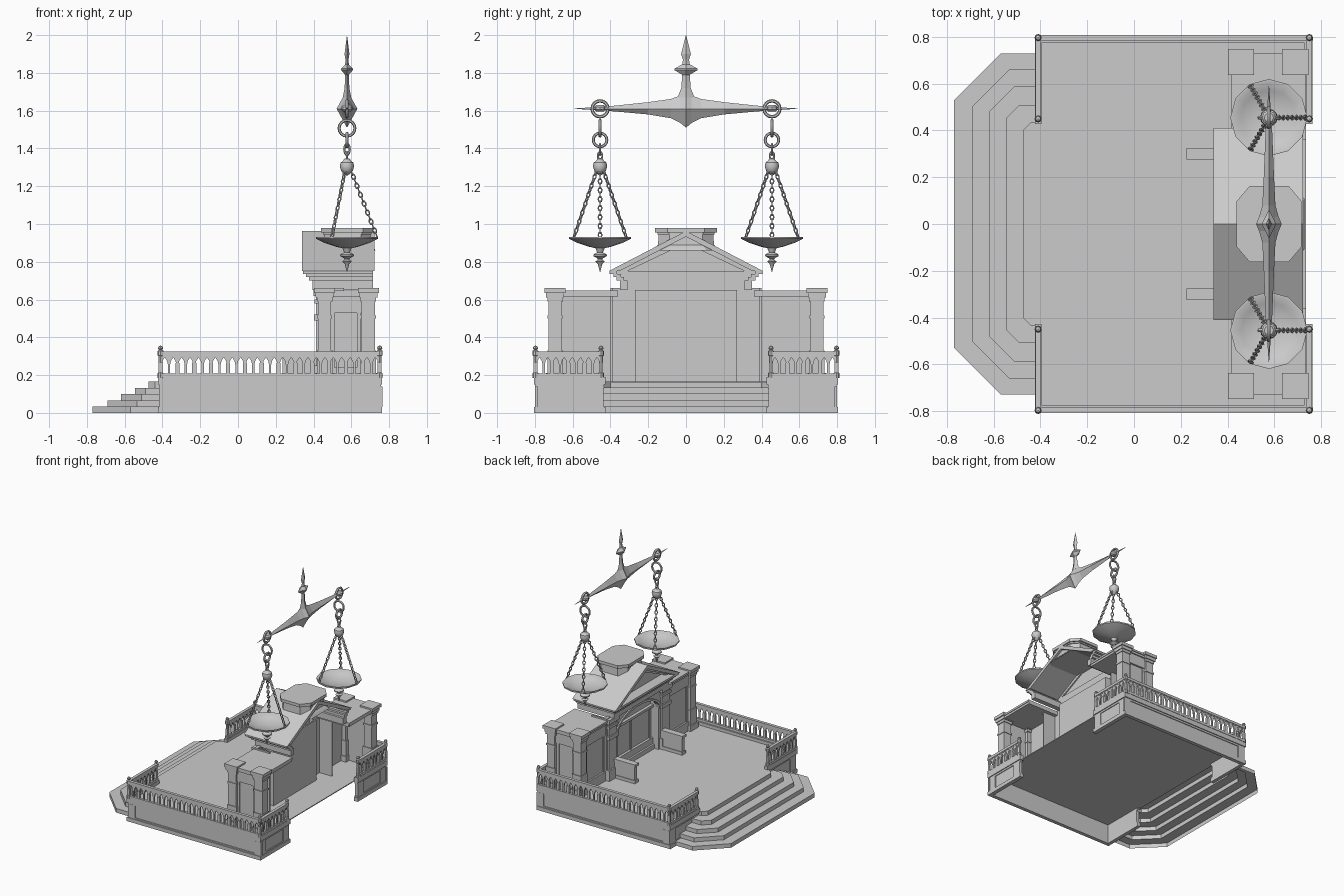
import bpy, bmesh, math
from mathutils import Matrix, Vector

cube = bpy.data.objects.get("Cube")
if cube:
    bpy.data.objects.remove(cube, do_unlink=True)

stone = bpy.data.materials.new("grey stone")
stone.use_nodes = True
GREY = (0.6, 0.6, 0.6, 1)
stone.diffuse_color = GREY
stone.node_tree.nodes["Principled BSDF"].inputs["Base Color"].default_value = GREY


def finish(name, bm, mirror=False, smooth=False, solid=True):
    """Turn a bmesh into an object, optionally mirrored in y."""
    if solid:
        bmesh.ops.recalc_face_normals(bm, faces=bm.faces)
    if mirror:
        dup = bmesh.ops.duplicate(bm, geom=bm.verts[:] + bm.edges[:] + bm.faces[:])["geom"]
        for v in dup:
            if isinstance(v, bmesh.types.BMVert):
                v.co.y *= -1
        bmesh.ops.reverse_faces(bm, faces=[f for f in dup if isinstance(f, bmesh.types.BMFace)])
    me = bpy.data.meshes.new(name)
    bm.to_mesh(me)
    bm.free()
    if smooth:
        me.shade_smooth()
        me.set_sharp_from_angle(angle=math.radians(35))
    me.materials.append(stone)
    bpy.context.collection.objects.link(bpy.data.objects.new(name, me))


def box(bm, x0, x1, y0, y1, z0, z1, m=Matrix()):
    c = Vector((x0 + x1, y0 + y1, z0 + z1)) / 2
    s = Matrix.Diagonal((x1 - x0, y1 - y0, z1 - z0, 1))
    bmesh.ops.create_cube(bm, size=1, matrix=m @ Matrix.Translation(c) @ s)


def loft(bm, rows, closed=True):
    """Skin consecutive rows of points."""
    vs = [[bm.verts.new(p) for p in r] for r in rows]
    n = len(vs[0])
    for a, b in zip(vs, vs[1:]):
        for i in range(n if closed else n - 1):
            j = (i + 1) % n
            bm.faces.new((a[i], a[j], b[j], b[i]))
    return vs


def prism(bm, pts, place):
    """Extrude a polygon; place(u, v, side) gives the point for side 0 or 1."""
    ends = loft(bm, [[place(u, v, s) for u, v in pts] for s in (0, 1)])
    bm.faces.new(ends[0][::-1])
    bm.faces.new(ends[1])


def prism_x(bm, pts, x0, x1):
    prism(bm, pts, lambda y, z, s: (x1 if s else x0, y, z))


def lathe(bm, profile, n, x, y, flat=1):
    rows = []
    for r, z in profile:
        r = max(r, 0.0005)
        rows.append([(x + flat * r * math.cos(math.tau * i / n), y + r * math.sin(math.tau * i / n), z)
                     for i in range(n)])
    vs = loft(bm, rows)
    bm.faces.new(vs[0])
    bm.faces.new(vs[-1])


def ring(bm, m, major, minor, stretch=1, n=12, k=6):
    """Torus in its local xz plane, stretched along z."""
    rows = []
    for i in range(n + 1):
        a = math.tau * i / n
        rows.append([m @ Vector(((major + minor * math.cos(b)) * math.cos(a), minor * math.sin(b),
                                 stretch * (major + minor * math.cos(b)) * math.sin(a)))
                     for b in (math.tau * j / k for j in range(k))])
    loft(bm, rows)
    bmesh.ops.remove_doubles(bm, verts=bm.verts, dist=1e-5)


# Steps: an open shell of risers and treads
bm = bmesh.new()
STEPS = [(.77, .53, .57, .73), (.69, .505, .535, .66), (.62, .48, .51, .59),
         (.545, .455, .49, .51), (.475, .4, .44, .435)]
rows = []
for i, (xf, yf, xs, ys) in enumerate(STEPS):
    for z in (i * .033, (i + 1) * .033):
        half = [(-.41, ys, z), (-xs, ys, z), (-xf, yf, z)]
        rows.append(half + [(x, -y, z) for x, y, z in half[::-1]])
vs = loft(bm, rows, closed=False)
bm.faces.new(vs[-1])
finish("front_steps", bm)

# Floor
bm = bmesh.new()
box(bm, -.42, .735, -.43, .43, .158, .165)
box(bm, -.4, .74, .43, .785, .158, .165)
box(bm, -.4, .74, -.785, -.43, .158, .165)
finish("platform_floor", bm)

# Platform walls with plinth, cornice and end strips
bm = bmesh.new()
for g, z0, z1 in ((.013, 0, .03), (.006, .03, .04), (0, .04, .14), (.006, .135, .15), (.013, .15, .19)):
    box(bm, -.411 - g, .75 + g, .775, .792 + g, z0, z1)
    box(bm, -.411 - g, -.395, .44 - g, .792 + g, z0, z1)
    box(bm, .73, .75 + g, .44 - g, .792 + g, z0, z1)
for x in (-.415, .705):
    box(bm, x, x + .06, .785, .799, .03, .14)
for x in (-.417, .737):
    for y in (.438, .725):
        box(bm, x, x + .02, y, y + .07, .03, .14)
finish("platform_walls", bm, mirror=True)

# Balustrades: rails, columns and pointed arches
bm = bmesh.new()
RUNS = [((-.41, .797), 1.16, 0), ((-.41, .45), .347, 90), ((.75, .45), .347, 90)]
for (px, py), length, turn in RUNS:
    m = Matrix.Translation((px, py, 0)) @ Matrix.Rotation(math.radians(turn), 4, 'Z')
    box(bm, 0, length, -.011, .011, .188, .208, m)
    box(bm, 0, length, -.012, .012, .305, .326, m)
    box(bm, 0, length, -.008, .008, .298, .306, m)
    n = 2 * round(length / .09)
    w = length / n
    for i in range(n + 1):
        h = .006 if i % 2 else .011
        box(bm, i * w - h, i * w + h, -h * .8, h * .8, .205, .265, m)
    arch = [(0, .3), (w, .3), (w, .255), (w - .006, .255), (w - .01, .275), (w / 2, .294),
            (.01, .275), (.006, .255), (0, .255)]
    for i in range(n):
        prism(bm, arch, lambda u, v, s: m @ Vector((u + i * w, .006 if s else -.006, v)))
finish("balustrades", bm, mirror=True)

bm = bmesh.new()
POST = [(.016, .185), (.016, .21), (.011, .215), (.011, .3), (.016, .305), (.016, .328),
        (.008, .333), (.014, .342), (.01, .352), (0, .357)]
for x in (-.41, .75):
    for y in (.45, .797):
        lathe(bm, POST, 8, x, y)
finish("balustrade_posts", bm, mirror=True)

# Wings: corner pillars, panelled walls and flat roofs, open at the back
bm = bmesh.new()
for x in (.458, .69):
    for h, z0, z1 in ((.048, .165, .21), (.041, .21, .33), (.035, .33, .6), (.04, .5, .515),
                      (.041, .59, .61), (.048, .61, .635), (.056, .635, .66)):
        box(bm, x - h, x + h, .693 - h, .693 + h, z0, z1)
finish("wing_pillars", bm, mirror=True)

bm = bmesh.new()
box(bm, .47, .68, .685, .7, .165, .62)
box(bm, .445, .46, .39, .68, .165, .62)
for z0, z1 in ((.165, .24), (.53, .62)):
    box(bm, .47, .68, .69, .715, z0, z1)
    box(bm, .432, .455, .39, .68, z0, z1)
for x in (.49, .63):
    box(bm, x, x + .02, .69, .71, .2, .55)
for y in (.40, .63):
    box(bm, .437, .455, y, y + .02, .2, .55)
finish("wing_walls", bm, mirror=True)

bm = bmesh.new()
box(bm, .425, .73, .36, .725, .615, .632)
box(bm, .418, .735, .36, .732, .632, .648)
finish("wing_roofs", bm, mirror=True)

# Centre front with an arched opening and recessed door
bm = bmesh.new()
arch = [(.26 * math.cos(a), .5 + .12 * math.sin(a)) for a in (math.pi * i / 14 for i in range(15))]
prism_x(bm, [(-.4, .165), (-.4, .66), (.4, .66), (.4, .165), (.26, .165)] + arch + [(-.26, .165)], .425, .45)
trim = [(y * 1.08, .5 + (z - .5) * 1.15) for y, z in arch]
prism_x(bm, trim + arch[::-1], .415, .426)
finish("arched_front_wall", bm)

bm = bmesh.new()
box(bm, .495, .505, -.27, .27, .165, .65)
box(bm, .47, .5, -.26, .26, .495, .515)
box(bm, .46, .5, -.26, .26, .165, .2)
box(bm, .475, .5, -.26, .26, .2, .25)
for y in (-.25, -.01, .23):
    box(bm, .485, .5, y, y + .02, .25, .5)
for s in (-1, 1):
    box(bm, .44, .5, s * .265 - .005, s * .265 + .005, .165, .65)
finish("recessed_door", bm)

bm = bmesh.new()
for g, z0, z1 in ((.012, .165, .25), (0, .25, .62), (.01, .49, .52), (.008, .58, .6), (.014, .62, .655)):
    box(bm, .413 - g, .43, .285 - g, .385 + g, z0, z1)
box(bm, .43, .56, .39, .4, .165, .66)
finish("centre_pilasters", bm, mirror=True)

# Entablature: stepped bands round three sides
bm = bmesh.new()
for x, y, z0, z1 in ((.395, .35, .65, .7), (.375, .368, .7, .72), (.36, .385, .72, .735), (.345, .405, .735, .752)):
    box(bm, x, .45, -y, y, z0, z1)
    for s in (-1, 1):
        box(bm, .44, .715, s * (y - .02) - .02, s * (y - .02) + .02, z0, z1)
finish("entablature", bm)

# Gable roof, rake mouldings and pediment
bm = bmesh.new()
for x, h, top, t in ((.34, .41, .963, .03), (.365, .38, .935, .02), (.39, .35, .918, .02)):
    prism_x(bm, [(-h, .75), (0, top), (h, .75), (h - 1.9 * t, .75), (0, top - t), (1.9 * t - h, .75)],
            x, .722 if h > .4 else .45)
prism_x(bm, [(-.36, .75), (0, .93), (.36, .75)], .43, .44)
finish("gable_roof", bm)

# Octagonal pedestal on the ridge
bm = bmesh.new()
rows = []
for h, z in ((.178, .86), (.165, .875), (.148, .89), (.145, .945), (.152, .945), (.152, .956), (.163, .956), (.163, .98)):
    a, c = h * .85, h * .6
    rows.append([(.578 + x, y, z) for x, y in ((a, c), (c * .85, h), (-c * .85, h), (-a, c),
                                               (-a, -c), (-c * .85, -h), (c * .85, -h), (a, -c))])
vs = loft(bm, rows)
bm.faces.new(vs[-1])
bm.faces.new(vs[0])
finish("roof_pedestal", bm)

# Low walls in front of the door
bm = bmesh.new()
box(bm, .235, .42, .282, .318, .165, .3)
box(bm, .228, .42, .277, .323, .165, .19)
box(bm, .225, .42, .275, .325, .298, .318)
finish("low_walls", bm, mirror=True)

# Balance beam and spike
X, Y = .577, .455
bm = bmesh.new()
beam = [(0, .055, 1.51, 1.71), (.03, .042, 1.535, 1.68), (.08, .028, 1.56, 1.662), (.2, .022, 1.58, 1.645),
        (.4, .014, 1.598, 1.624), (.59, .001, 1.61, 1.612)]
beam = [(-y, h, a, b) for y, h, a, b in beam[:0:-1]] + beam
vs = loft(bm, [[(X + h, y, 1.61), (X, y, b), (X - h, y, 1.61), (X, y, a)] for y, h, a, b in beam])
bm.faces.new(vs[0])
bm.faces.new(vs[-1])
finish("balance_beam", bm)

bm = bmesh.new()
lathe(bm, [(.045, 1.67), (.025, 1.72), (.02, 1.79), (.062, 1.815), (.062, 1.822), (.02, 1.845), (.016, 1.87),
           (.026, 1.9), (0, 2)], 4, X, 0, .5)
finish("beam_spike", bm)

# Hanging rings and knobs
bm = bmesh.new()
quarter = Matrix.Rotation(math.pi / 2, 4, 'Z')
for z, r, t, s, turn in ((1.61, .042, .009, 1, 1), (1.507, .042, .008, 1, 0), (1.445, .036, .008, 1, 1),
                         (1.395, .014, .006, 1.8, 0), (1.36, .012, .005, 1.6, 1)):
    ring(bm, Matrix.Translation((X, Y, z)) @ (quarter if turn else Matrix()), r, t, s, 16)
lathe(bm, [(0, 1.35), (.015, 1.345), (.02, 1.335), (.034, 1.325), (.038, 1.305), (.03, 1.28), (.015, 1.265),
           (0, 1.255)], 12, X, Y)
lathe(bm, [(.02, 1.595), (.03, 1.605), (.03, 1.62), (.02, 1.63)], 8, X, Y)
finish("hanging_rings", bm, mirror=True, smooth=True)

# Chains: three per pan, links turned alternately
bm = bmesh.new()
for k in range(3):
    a = math.tau * k / 3
    d = Vector((math.cos(a), math.sin(a), 0))
    top = Vector((X, Y, 1.285)) + d * .02
    end = Vector((X, Y, .93)) + d * .16
    aim = (end - top).to_track_quat('Z', 'Y').to_matrix().to_4x4()
    for i in range(15):
        m = Matrix.Translation(top.lerp(end, (i + .5) / 15)) @ aim
        ring(bm, m @ quarter if i % 2 else m, .0095, .0038, 1.5, 8, 5)
finish("pan_chains", bm, mirror=True, smooth=True)

# Pans with finials
bm = bmesh.new()
lathe(bm, [(0, .892), (.06, .896), (.12, .912), (.155, .932), (.165, .932), (.165, .922), (.12, .9), (.06, .88),
           (.025, .872), (.015, .85), (.036, .838), (.036, .83), (.014, .818), (.012, .81), (.026, .802),
           (.012, .788), (0, .745)], 12, X, Y)
finish("scale_pans", bm, mirror=True, smooth=True)
